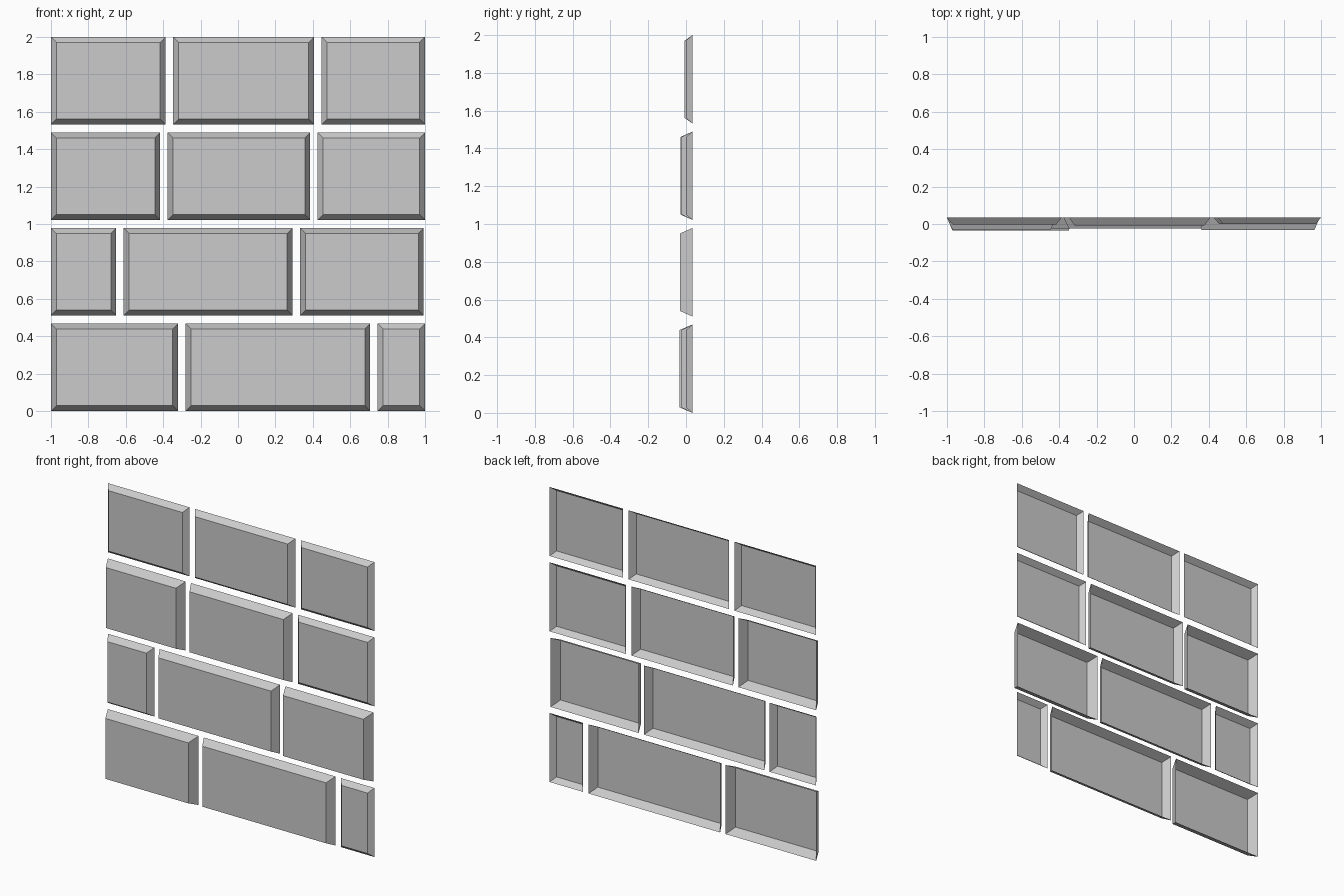
import bpy, bmesh

if "Cube" in bpy.data.objects:
    bpy.data.objects.remove(bpy.data.objects["Cube"])

H, GAP, INSET, BACK = 0.468, 0.0427, 0.029, 0.034

# Each row, bottom to top: (left x, right x, front face y) per brick
ROWS = [
    [(-1, -0.32, -0.034), (-0.28, 0.707, -0.024), (0.747, 1, 0.0)],
    [(-1, -0.651, -0.01), (-0.611, 0.292, -0.023), (0.332, 0.993, -0.033)],
    [(-1, -0.416, -0.03), (-0.376, 0.386, -0.024), (0.426, 1, 0.0)],
    [(-1, -0.387, -0.002), (-0.347, 0.407, -0.007), (0.447, 1, 0.0)],
]


def brick(name, x0, x1, z0, z1, front):
    """Open-backed brick: flat front face with four sloped sides."""
    bm = bmesh.new()

    def ring(i, y):
        return [bm.verts.new(p) for p in ((x0 + i, y, z0 + i), (x1 - i, y, z0 + i),
                                          (x1 - i, y, z1 - i), (x0 + i, y, z1 - i))]
    f, b = ring(INSET, front), ring(0, BACK)
    bm.faces.new(f)
    for k in range(4):
        n = (k + 1) % 4
        bm.faces.new((f[n], f[k], b[k], b[n]))
    me = bpy.data.meshes.new(name)
    bm.to_mesh(me)
    bm.free()
    bpy.context.collection.objects.link(bpy.data.objects.new(name, me))


# Wall of four staggered rows
for r, row in enumerate(ROWS):
    z = r * (H + GAP)
    for c, (x0, x1, front) in enumerate(row):
        brick(f"brick_row{r + 1}_{c + 1}", x0, x1, z, z + H, front)
